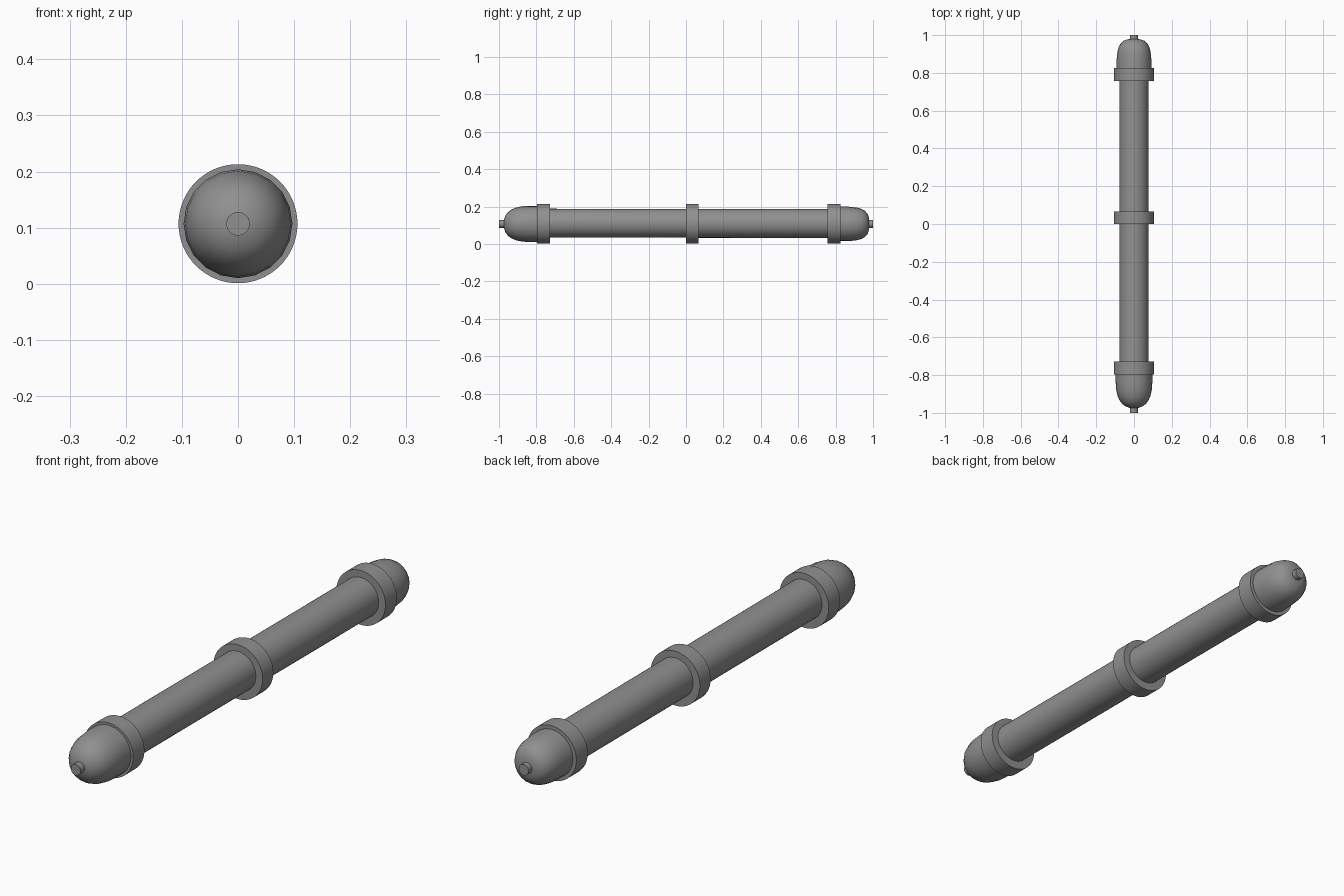
import bpy, bmesh, math

if "Cube" in bpy.data.objects:
    bpy.data.objects.remove(bpy.data.objects["Cube"])

AXIS_Z = 0.107

# Dark grey for every part
grey = bpy.data.materials.new("dark_grey")
grey.diffuse_color = (0.28, 0.28, 0.28, 1)
grey.use_nodes = True
grey.node_tree.nodes["Principled BSDF"].inputs["Base Color"].default_value = grey.diffuse_color


def lathe(name, profile, sides, z=AXIS_Z):
    """Spin (y, radius) points round the long axis and close both ends."""
    bm = bmesh.new()
    loops = []
    for y, r in profile:
        loops.append([bm.verts.new((r * math.cos(2 * math.pi * i / sides), y,
                                    z + r * math.sin(2 * math.pi * i / sides)))
                      for i in range(sides)])
    for a, b in zip(loops, loops[1:]):
        for i in range(sides):
            j = (i + 1) % sides
            bm.faces.new((a[i], a[j], b[j], b[i]))
    bm.faces.new(loops[0])
    bm.faces.new(loops[-1])
    bmesh.ops.recalc_face_normals(bm, faces=bm.faces)
    mesh = bpy.data.meshes.new(name)
    bm.to_mesh(mesh)
    bm.free()
    mesh.materials.append(grey)
    ob = bpy.data.objects.new(name, mesh)
    bpy.context.collection.objects.link(ob)
    bpy.ops.object.select_all(action='DESELECT')
    ob.select_set(True)
    bpy.context.view_layer.objects.active = ob
    bpy.ops.object.shade_smooth_by_angle(angle=math.radians(35))
    return ob


# Long handle tube, very slightly tilted
tube = lathe("tube", [(-0.78, 0.077), (0.80, 0.077)], 48, z=0)
tube.location.z = 0.11
tube.rotation_euler.x = -0.0015

# Three collars
for name, y0, y1 in (("front_collar", -0.797, -0.728),
                     ("middle_collar", 0.0, 0.066),
                     ("rear_collar", 0.757, 0.827)):
    lathe(name, [(y0, 0.106), (y1, 0.106)], 64)

# Front cap: longer, more pointed dome
lathe("front_cap", [(-0.78, 0.097), (-0.84, 0.097), (-0.88, 0.094),
                    (-0.91, 0.087), (-0.933, 0.077), (-0.952, 0.063),
                    (-0.965, 0.046), (-0.973, 0.025), (-0.976, 0.008)], 20)

# Rear cap: blunter dome
lathe("rear_cap", [(0.80, 0.092), (0.87, 0.092), (0.91, 0.088),
                   (0.937, 0.081), (0.957, 0.070), (0.970, 0.055),
                   (0.977, 0.037), (0.980, 0.015)], 20)

# Small end pins
for name, s in (("front_pin", -1), ("rear_pin", 1)):
    lathe(name, [(s * 0.94, 0.021), (s * 1.0, 0.021)], 24)
